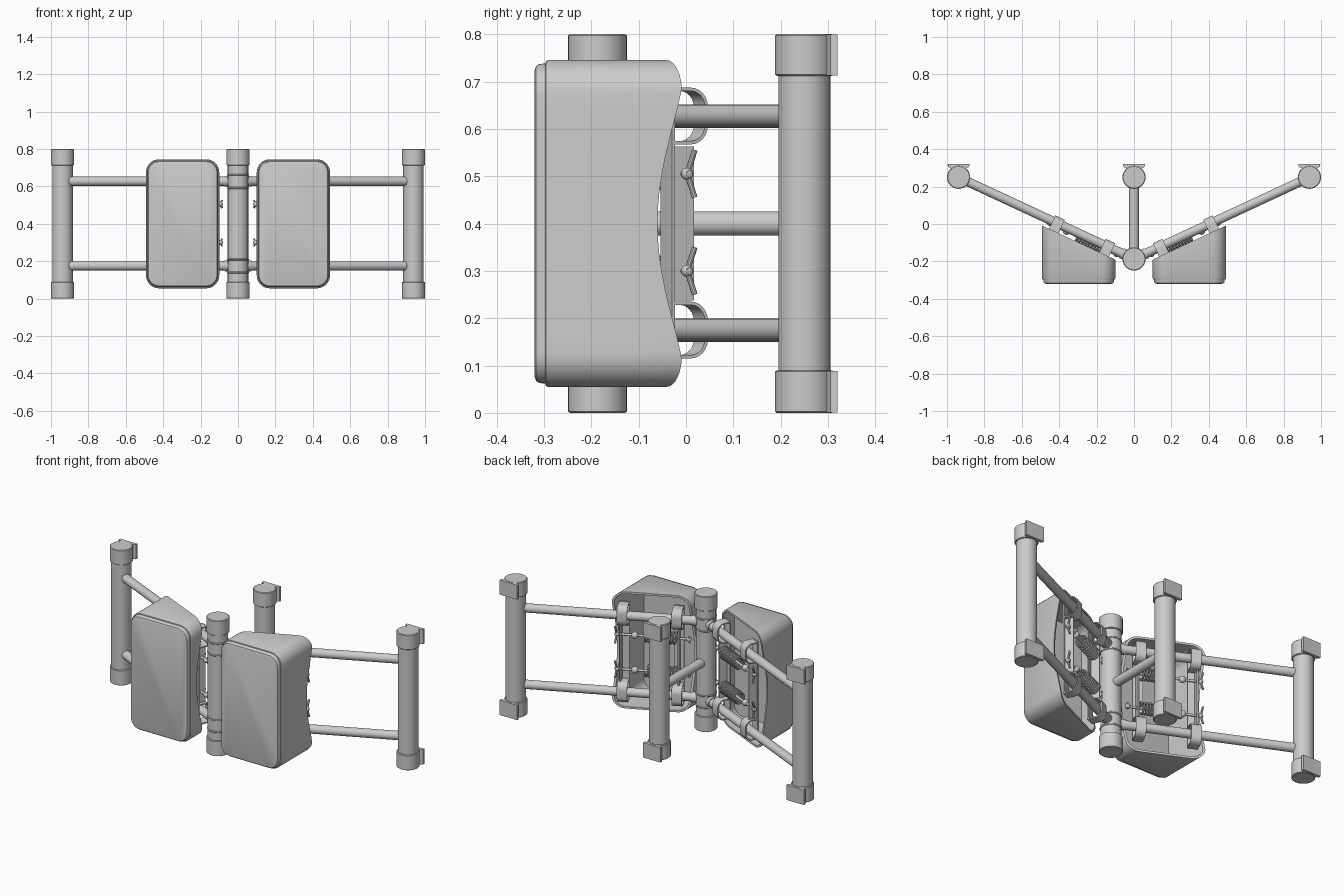
import bpy, bmesh
from math import sin, cos, pi, radians, atan2
from mathutils import Vector, Matrix

if "Cube" in bpy.data.objects:
    bpy.data.objects.remove(bpy.data.objects["Cube"])

ANG = atan2(0.437, 0.94)                       # angle of the side bars in plan
FRAME = Matrix.Translation((0, -0.187, 0)) @ Matrix.Rotation(ANG, 4, 'Z')
BAR_Z = (0.175, 0.627)
ROD_Z = (0.3, 0.505)


def loc(t, n, z):
    """Point given along the bar (t), behind it (n) and in height."""
    return FRAME @ Vector((t, n, z))


def finish(bm, name, mirror=False):
    bmesh.ops.recalc_face_normals(bm, faces=bm.faces)
    me = bpy.data.meshes.new(name)
    bm.to_mesh(me)
    bm.free()
    ob = bpy.data.objects.new(name, me)
    bpy.context.collection.objects.link(ob)
    if mirror:
        ob.modifiers.new("mirror", 'MIRROR')
    return ob


def rings_to_bm(bm, rings, closed=False):
    """Skin a list of equal point rings; cap the ends unless closed."""
    vs = [[bm.verts.new(p) for p in r] for r in rings]
    n = len(vs[0])
    pairs = list(zip(vs, vs[1:])) + ([(vs[-1], vs[0])] if closed else [])
    for a, b in pairs:
        for i in range(n):
            j = (i + 1) % n
            bm.faces.new((a[i], a[j], b[j], b[i]))
    if not closed:
        bm.faces.new(vs[0][::-1])
        bm.faces.new(vs[-1])


def tube(bm, pts, r, sides=24):
    pts = [Vector(p) for p in pts]
    rings = []
    for i, p in enumerate(pts):
        d = (pts[min(i + 1, len(pts) - 1)] - pts[max(i - 1, 0)]).normalized()
        ref = FRAME.to_3x3() @ Vector((1, 0, 0)) if len(pts) > 2 else Vector((0.13, 0.2, 0.97))
        if abs(d.dot(ref)) > 0.95:
            ref = Vector((1, 0, 0))
        u = d.cross(ref).normalized()
        v = d.cross(u)
        rings.append([p + (u * cos(a) + v * sin(a)) * r
                      for a in (2 * pi * k / sides for k in range(sides))])
    rings_to_bm(bm, rings)


def lathe(bm, x, y, prof, sides=40):
    rings_to_bm(bm, [[(x + r * cos(2 * pi * k / sides), y + r * sin(2 * pi * k / sides), z)
                      for k in range(sides)] for r, z in prof])


def ball(bm, p, r):
    bmesh.ops.create_uvsphere(bm, u_segments=16, v_segments=10, radius=r,
                              matrix=Matrix.Translation(p))


def prism(bm, outline, z0, z1):
    rings_to_bm(bm, [[(x, y, z) for x, y in outline] for z in (z0, z1)])


def box(bm, t0, t1, n0, n1, z0, z1):
    rings_to_bm(bm, [[loc(t, n0, z0), loc(t, n1, z0), loc(t, n1, z1), loc(t, n0, z1)]
                     for t in (t0, t1)])


# Posts with end caps, rear ones with flared feet
def post(name, x, y, bracket, mirror=False):
    bm = bmesh.new()
    lathe(bm, x, y, [(0.055, 0.08), (0.055, 0.72)])
    finish(bm, name, mirror)
    bm = bmesh.new()
    for z0, z1 in ((0.0, 0.09), (0.712, 0.8)):
        lathe(bm, x, y, [(0.058, z0), (0.062, z0 + 0.003), (0.062, z1 - 0.003), (0.058, z1)])
        if bracket:
            half = [(0.04, 0.03), (0.036, 0.043), (0.042, 0.05), (0.057, 0.055), (0.058, 0.07)]
            prism(bm, [(x + a, y + b) for a, b in half] +
                  [(x - a, y + b) for a, b in half[::-1]], z0 + 0.001, z1 - 0.001)
    finish(bm, name + "_caps", mirror)


post("outer_post", 0.938, 0.25, True, True)
post("rear_centre_post", 0, 0.25, True)
post("front_centre_post", 0, -0.187, False)

# Horizontal bars
bm = bmesh.new()
for z in BAR_Z:
    tube(bm, [loc(0.03, 0, z), loc(1.02, 0, z)], 0.025)
    tube(bm, [loc(0.04, 0, z), loc(0.075, 0, z)], 0.029)
    ball(bm, loc(0.975, 0, z), 0.026)
finish(bm, "side_bars", True)
bm = bmesh.new()
tube(bm, [(0, -0.187, 0.4), (0, 0.25, 0.4)], 0.026)
finish(bm, "centre_bar")

# Grip rings on the front post beside the bars
bm = bmesh.new()
for z in BAR_Z:
    for dz in (-0.035, 0.035):
        lathe(bm, 0, -0.187, [(0.055, z + dz - 0.005), (0.058, z + dz - 0.002),
                              (0.058, z + dz + 0.002), (0.055, z + dz + 0.005)])
finish(bm, "post_rings")


# Pad shell: rounded box, back cut along the bars, open and hollow
def pad_ring(inset, yfun):
    hw, hh, r = 0.196 - inset, 0.345 - inset, max(0.07 - inset, 0.02)
    pts = []
    centres = [(hw - r, hh - r), (r - hw, hh - r), (r - hw, r - hh), (hw - r, r - hh)]
    for q, (cx, cz) in enumerate(centres):
        arc = [(cx + r * cos(a), cz + r * sin(a))
               for a in (pi / 2 * (q + k / 8) for k in range(9))]
        nx, nz = centres[(q + 1) % 4]
        a2 = pi / 2 * (q + 1)
        end = (nx + r * cos(a2), nz + r * sin(a2))
        s = arc[-1]
        pts += arc + [(s[0] + (end[0] - s[0]) * k / 16, s[1] + (end[1] - s[1]) * k / 16)
                      for k in range(1, 16)]
    return [(0.296 + x, yfun(0.296 + x, 0.4 + z), 0.4 + z) for x, z in pts]


def rim(x, z):
    d = abs(z - 0.4) / 0.29
    dip = cos(pi / 2 * d) ** 1.2 if d < 1 else 0
    return -0.187 + 0.465 * x - 0.05 - 0.052 * dip


bm = bmesh.new()
levels = [(0.022, -0.32), (0.013, -0.317), (0.008, -0.31), (0.007, -0.297),
          (0.002, -0.296), (0.0, -0.292)]
rings = [pad_ring(i, lambda x, z, y=y: y) for i, y in levels]
rings += [pad_ring(0, rim), pad_ring(0.012, rim), pad_ring(0.014, lambda x, z: -0.29)]
rings_to_bm(bm, rings)
finish(bm, "pad_shell", True)

# Clips: D-shaped straps looped round the bars, joined by upright plates
bm = bmesh.new()
for tc in (0.155, 0.452):
    for z in BAR_Z:
        def loop(o, t):
            r = 0.04 - o
            p = [loc(t, -0.05 + o, z - 0.06 + o)]
            for q in (-1, 1):
                for k in range(7):
                    a = pi / 2 * k / 6 - (pi / 2 if q < 0 else 0)
                    p.append(loc(t, -0.006 + r * cos(a), z + q * 0.02 + r * sin(a)))
            return p + [loc(t, -0.05 + o, z + 0.06 - o)]
        t0, t1 = tc - 0.028, tc + 0.028
        rings_to_bm(bm, [loop(0, t0), loop(0, t1), loop(0.007, t1), loop(0.007, t0)], True)
finish(bm, "bar_clips", True)
bm = bmesh.new()
for tc in (0.155, 0.452):
    box(bm, tc - 0.028, tc + 0.028, -0.05, -0.042, 0.12, 0.69)
box(bm, 0.462, 0.47, -0.05, 0.006, 0.237, 0.563)
box(bm, 0.145, 0.153, -0.05, 0.006, 0.237, 0.563)
finish(bm, "clip_plates", True)

# Tension rods with balls and wing nuts
bm = bmesh.new()
for z in ROD_Z:
    tube(bm, [loc(0.095, -0.018, z), loc(0.5, -0.018, z)], 0.007, 12)
    for t, r in ((0.096, 0.014), (0.39, 0.019), (0.488, 0.013)):
        ball(bm, loc(t, -0.018, z), r)
    for s in (-1, 1):
        tube(bm, [loc(0.488, -0.018, z), loc(0.496, -0.004, z + s * 0.05)], 0.006, 10)
        tube(bm, [loc(0.096, -0.018, z), loc(0.09, -0.008, z + s * 0.02)], 0.005, 10)
finish(bm, "tension_rods", True)

# Coil springs on the rods
bm = bmesh.new()
TURNS, STEPS = 10, 18
for z in ROD_Z:
    pts = []
    for i in range(TURNS * STEPS + 1):
        a = 2 * pi * i / STEPS
        pts.append(loc(0.16 + 0.17 * i / (TURNS * STEPS),
                       -0.018 + 0.031 * cos(a), z + 0.031 * sin(a)))
    tube(bm, pts, 0.0055, 8)
finish(bm, "coil_springs", True)

# Smooth shading with sharp edges kept
bpy.ops.object.select_all(action='SELECT')
bpy.context.view_layer.objects.active = bpy.context.selected_objects[0]
bpy.ops.object.shade_smooth_by_angle(angle=radians(35))
